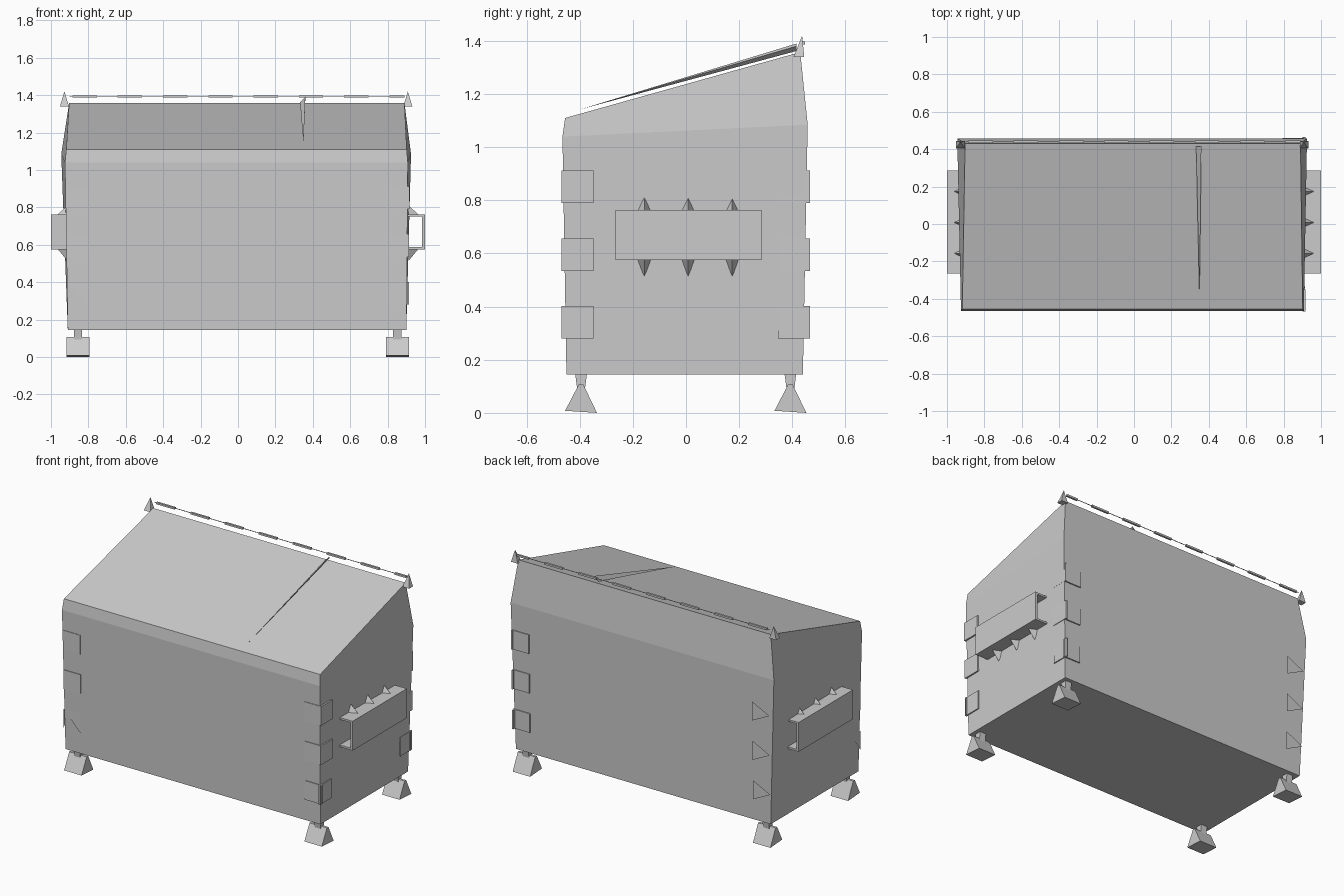
import bpy, bmesh
from mathutils import Vector

cube = bpy.data.objects.get("Cube")
if cube:
    bpy.data.objects.remove(cube)

grey = bpy.data.materials.new("steel_grey")
grey.use_nodes = True
colour = (0.6, 0.6, 0.6, 1)
grey.diffuse_color = colour
grey.node_tree.nodes["Principled BSDF"].inputs["Base Color"].default_value = colour


def add_mesh(name, verts, faces, recalc=True):
    mesh = bpy.data.meshes.new(name)
    mesh.from_pydata([tuple(v) for v in verts], [], faces)
    if recalc:
        bm = bmesh.new()
        bm.from_mesh(mesh)
        bmesh.ops.recalc_face_normals(bm, faces=bm.faces)
        bm.to_mesh(mesh)
        bm.free()
    mesh.materials.append(grey)
    obj = bpy.data.objects.new(name, mesh)
    bpy.context.scene.collection.objects.link(obj)
    return obj


def loft(name, rings):
    """Join rings of equal size and cap both ends."""
    n = len(rings[0])
    verts = [v for ring in rings for v in ring]
    faces = [list(range(n)), list(range(len(verts) - n, len(verts)))]
    for r in range(len(rings) - 1):
        for i in range(n):
            j = (i + 1) % n
            faces.append((r * n + i, r * n + j, (r + 1) * n + j, (r + 1) * n + i))
    return add_mesh(name, verts, faces)


def rect(x0, x1, y0, y1, z):
    return [(x0, y0, z), (x1, y0, z), (x1, y1, z), (x0, y1, z)]


def box(name, x, y, z):
    return loft(name, [rect(*x, *y, z[0]), rect(*x, *y, z[1])])


def cone_to(name, base, apex):
    """Pyramid from a base polygon to an apex."""
    n = len(base)
    faces = [list(range(n))] + [(i, (i + 1) % n, n) for i in range(n)]
    return add_mesh(name, base + [apex], faces)


# Bin body with flared walls and a sloping top
loft("bin_body", [
    rect(-0.91, 0.90, -0.45, 0.44, 0.145),
    [(-0.925, -0.465, 1.04), (0.908, -0.465, 1.04),
     (0.925, 0.458, 1.085), (-0.945, 0.458, 1.085)],
    [(-0.918, -0.455, 1.11), (0.902, -0.455, 1.11),
     (0.89, 0.43, 1.358), (-0.903, 0.43, 1.358)],
])

# Lid seam, a thin raised sliver
cone_to("lid_seam", [(0.332, 0.415, 1.362), (0.36, 0.415, 1.39), (0.36, 0.415, 1.38)],
        (0.35, -0.4, 1.142))

# Feet: wedge pads on short tapered posts
for side, sx in (("left", 0.852), ("right", -0.855)):
    for end, sy in (("front", -0.395), ("back", 0.393)):
        pad = [[(sx + dx, sy - 0.06, 0.008), (sx + dx, sy + 0.06, 0.0),
                (sx + dx, sy + 0.008, 0.108), (sx + dx, sy - 0.008, 0.108)]
               for dx in (-0.062, 0.062)]
        loft(f"foot_pad_{end}_{side}", pad)
        loft(f"foot_post_{end}_{side}", [
            rect(sx - 0.022, sx + 0.022, sy - 0.014, sy + 0.014, 0.085),
            rect(sx - 0.022, sx + 0.022, sy - 0.022, sy + 0.022, 0.147)])

# Corner patches
FRONT, BACK = 0, 1
for z0 in (0.28, 0.535, 0.79):
    z1 = z0 + 0.122
    t = ((z0 + z1) / 2 - 0.145) / 0.9
    front_y, back_y = -0.452 - 0.013 * t, 0.443 + 0.017 * t
    wall_x = 0.901 + 0.014 * t
    # Left front, left back and right front patches
    box("patch_front_left", (0.795, 0.915), (front_y - 0.004, front_y + 0.004), (z0, z1))
    box("patch_back_left", (0.795, 0.915), (back_y - 0.004, back_y + 0.004), (z0, z1))
    for y0 in (-0.468, 0.347):
        box("patch_side_left", (wall_x - 0.004, wall_x + 0.006), (y0, y0 + 0.119), (z0, z1))
    if z0 > 0.5:
        box("patch_front_right", (-0.915, -0.795), (front_y - 0.004, front_y + 0.004), (z0, z1))
    else:
        # Lowest one is folded along its diagonal
        y = front_y - 0.005
        add_mesh("patch_front_right_folded",
                 [(-0.915, y, z1), (-0.797, y, z0), (-0.797, y, z1)], [(0, 1, 2)], False)
        x = -0.918
        add_mesh("patch_side_right_folded",
                 [(x, -0.46, z1), (x, -0.46, z0), (x, -0.37, z1)], [(0, 2, 1)], False)
    # Bent triangular patches, turned inward
    y = back_y + 0.008
    add_mesh("patch_back_right_bent",
             [(-0.795, y, z0), (-0.795, y, z1), (-0.918, y, (z0 + z1) / 2)],
             [(0, 1, 2)], False)

# Fork sleeves with gussets on both sides
for side, s in (("left", 1), ("right", -1)):
    ys, wall = (-0.265, 0.285), 0.9 * s
    box(f"sleeve_plate_{side}", sorted((0.985 * s, s)), ys, (0.575, 0.763))
    for z0 in (0.575, 0.751):
        box(f"sleeve_flange_{side}", sorted((wall, 0.99 * s)), ys, (z0, z0 + 0.012))
    for y in (-0.157, 0.008, 0.174):
        for z, tip in ((0.763, 0.81), (0.575, 0.515)):
            base = [(wall, y - 0.028, z), (wall, y + 0.028, z), (0.962 * s, y, z)]
            cone_to(f"sleeve_gusset_{side}", base, (0.913 * s, y, tip))
# Front end of the right sleeve is closed
box("sleeve_end_right", (-1.0, -0.905), (-0.265, -0.257), (0.575, 0.763))

# Hinge rod: a fine bar with flat segments, held by two pointed brackets
box("hinge_bar", (-0.9, 0.89), (0.439, 0.442), (1.391, 1.394))
for i in range(8):
    x0 = -0.885 + i * 0.242
    x1 = min(x0 + 0.13, 0.89)
    box("hinge_segment", (x0, x1), (0.434, 0.447), (1.386, 1.398))
for side, x in (("left", 0.908), ("right", -0.928)):
    cone_to(f"hinge_bracket_{side}",
            rect(x - 0.024, x + 0.024, 0.405, 0.445, 1.34), (x, 0.437, 1.42))
